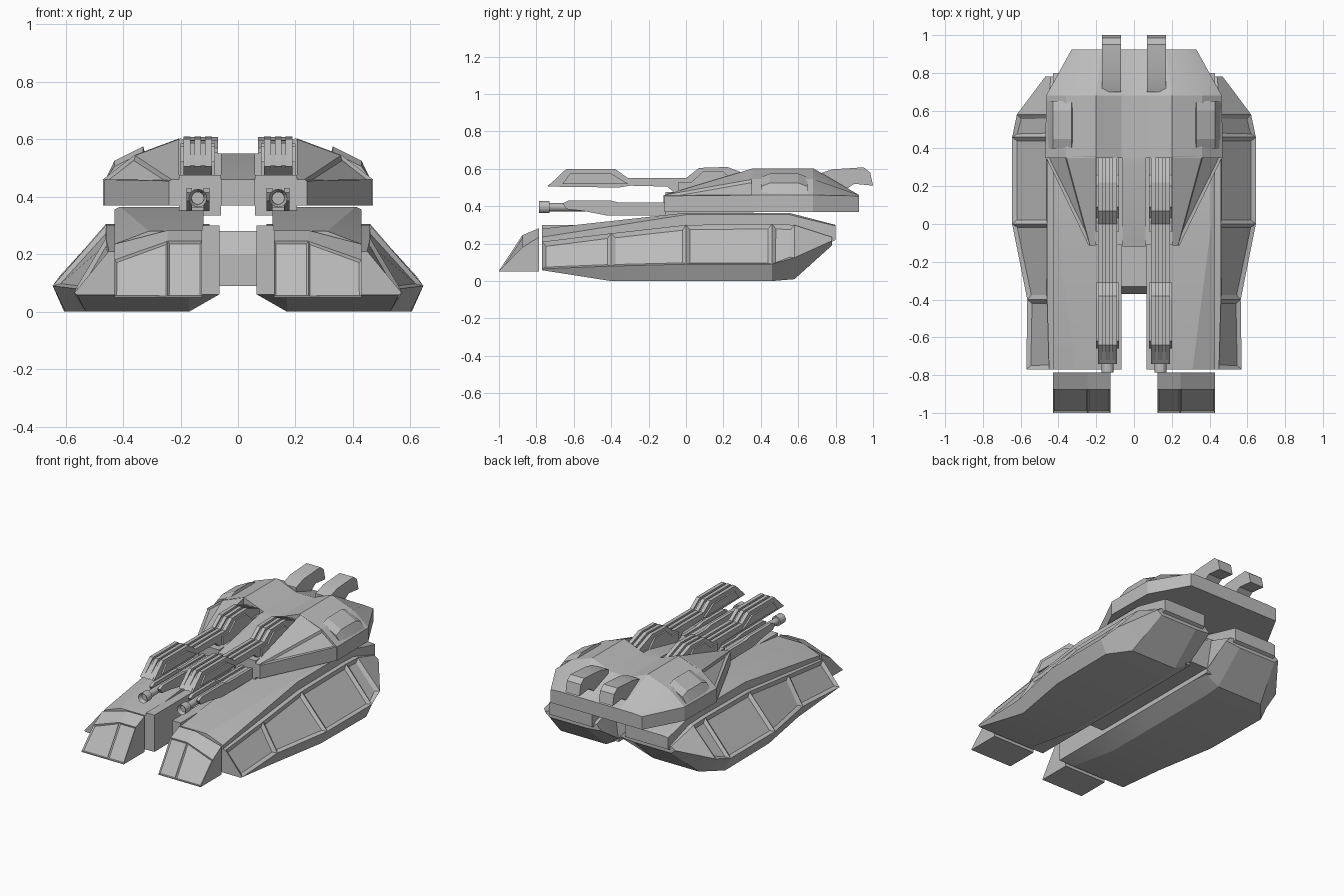
import bpy, bmesh, math
from mathutils import Matrix, Vector

old = bpy.data.objects.get("Cube")
if old:
    bpy.data.objects.remove(old, do_unlink=True)

GREY = (0.5, 0.5, 0.5, 1)
armour = bpy.data.materials.new("armour grey")
armour.use_nodes = True
armour.diffuse_color = GREY
armour.node_tree.nodes["Principled BSDF"].inputs["Base Color"].default_value = GREY


def finish(name, bm, mirror=True):
    """Turn a bmesh into a shaded object, mirrored across x."""
    mesh = bpy.data.meshes.new(name)
    bm.to_mesh(mesh)
    bm.free()
    mesh.materials.append(armour)
    ob = bpy.data.objects.new(name, mesh)
    bpy.context.collection.objects.link(ob)
    if mirror:
        ob.modifiers.new("Mirror", 'MIRROR')
    bpy.ops.object.select_all(action='DESELECT')
    ob.select_set(True)
    bpy.context.view_layer.objects.active = ob
    bpy.ops.object.shade_smooth_by_angle(angle=math.radians(15))
    return ob


def loft(name, sections, panels=(), inset=0.02, depth=-0.01, closed=True):
    """Skin (y, [(x, z), ...]) sections; panels are (station, side) faces to recess."""
    bm = bmesh.new()
    rings = [[bm.verts.new((x, y, z)) for x, z in pts] for y, pts in sections]
    n = len(rings[0])
    faces = {}
    for s, (a, b) in enumerate(zip(rings, rings[1:])):
        for i in range(n if closed else n - 1):
            j = (i + 1) % n
            faces[s, i] = bm.faces.new((a[i], a[j], b[j], b[i]))
    bm.faces.new(rings[0])
    bm.faces.new(rings[-1])
    bmesh.ops.recalc_face_normals(bm, faces=bm.faces)
    for key in panels:
        bmesh.ops.inset_individual(bm, faces=[faces[key]], thickness=inset, depth=depth)
    return finish(name, bm)


def plate(name, profile, x0, x1, mirror=True):
    """Extrude a (y, z) side profile from x0 to x1."""
    bm = bmesh.new()
    face = bm.faces.new([bm.verts.new((x0, y, z)) for y, z in profile])
    new = bmesh.ops.extrude_face_region(bm, geom=[face])["geom"]
    bmesh.ops.translate(bm, vec=(x1 - x0, 0, 0),
                        verts=[v for v in new if isinstance(v, bmesh.types.BMVert)])
    bmesh.ops.recalc_face_normals(bm, faces=bm.faces)
    return finish(name, bm, mirror)


def box(name, x0, x1, y0, y1, z0, z1, mirror=True):
    return plate(name, [(y0, z0), (y1, z0), (y1, z1), (y0, z1)], x0, x1, mirror)


def tube(name, x, z, y0, y1, radius, bore=0):
    """Round barrel along y with an optional sunken bore at the front."""
    bm = bmesh.new()
    place = Matrix.Translation((x, (y0 + y1) / 2, z)) @ Matrix.Rotation(math.pi / 2, 4, 'X')
    bmesh.ops.create_cone(bm, cap_ends=True, segments=16, radius1=radius,
                          radius2=radius, depth=y1 - y0, matrix=place)
    if bore:
        front = min(bm.faces, key=lambda f: f.calc_center_median().y)
        bmesh.ops.inset_individual(bm, faces=[front], thickness=radius - bore)
        bmesh.ops.translate(bm, vec=(0, 0.04, 0), verts=front.verts)
    return finish(name, bm)


# Side pods with recessed skirt panels
def pod(y, top, wide, floor, inner):
    return (y, [(0.1, top[1]), top, wide, floor, (0.17, floor[1]), (0.065, inner)])


loft("side_pod", [
    pod(-0.77, (0.45, 0.21), (0.57, 0.065), (0.56, 0.058), 0.06),
    pod(-0.40, (0.46, 0.255), (0.565, 0.08), (0.53, 0), 0.06),
    pod(0.0, (0.46, 0.30), (0.645, 0.09), (0.6, 0), 0.06),
    pod(0.46, (0.46, 0.305), (0.645, 0.09), (0.605, 0), 0.06),
    pod(0.58, (0.46, 0.30), (0.62, 0.125), (0.5, 0.01), 0.07),
    pod(0.78, (0.44, 0.235), (0.47, 0.215), (0.44, 0.19), 0.2),
], panels=[(0, 1), (1, 1), (2, 1), (3, 1)], inset=0.03, depth=-0.015)


# Sloped decks above the pods
def deck(y, top, crease, edge, floor):
    return (y, [(0.12, floor), (0.43, floor), (0.43, edge), (crease, top), (0.12, top)])


loft("deck", [
    deck(-0.77, 0.28, 0.31, 0.235, 0.08),
    deck(0.0, 0.365, 0.41, 0.355, 0.1),
    deck(0.55, 0.365, 0.41, 0.355, 0.1),
    deck(0.80, 0.30, 0.40, 0.295, 0.22),
])
box("inner_sponson", 0.065, 0.125, -0.77, 0.6, 0.06, 0.30)
plate("centre_hull", [(-0.37, 0.09), (-0.37, 0.20), (-0.33, 0.28), (0.6, 0.28), (0.6, 0.09)],
      -0.066, 0.066, False)


# Nose wedges with recessed windows
def nose(y, mid, outer):
    return (y, [(0.125, 0.05), (0.43, 0.05), (0.43, outer), (0.245, mid), (0.125, mid)])


loft("nose", [nose(-1, 0.055, 0.055), nose(-0.875, 0.245, 0.18), nose(-0.785, 0.283, 0.235)],
     panels=[(0, 2), (0, 3)], inset=0.01, depth=-0.008)


# Turret shell
def shell(y, side, belt, shoulder, ridge, centre):
    return (y, [(0, 0.37), (side, 0.37), (side, belt), shoulder, ridge, (0.065, centre), (0, centre)])


loft("turret_body", [
    shell(0.35, 0.47, 0.46, (0.36, 0.545), (0.2, 0.603), 0.55),
    shell(0.68, 0.465, 0.46, (0.36, 0.545), (0.2, 0.603), 0.55),
    shell(0.925, 0.33, 0.455, (0.26, 0.46), (0.17, 0.46), 0.46),
], closed=False)


def prong(y, side, belt, shoulder, ridge):
    return (y, [(0.205, 0.37), (side, 0.37), (side, belt), shoulder, ridge])


loft("turret_prong", [
    prong(-0.115, 0.24, 0.455, (0.232, 0.46), (0.205, 0.46)),
    prong(0.36, 0.47, 0.46, (0.36, 0.545), (0.205, 0.603)),
], panels=[(0, 2)], inset=0.02, depth=-0.01)
plate("turret_tongue", [(-0.12, 0.37), (-0.12, 0.46), (0.3, 0.55), (0.4, 0.55), (0.4, 0.37)],
      -0.06, 0.06, False)


# Raised shoulder pads
def pad(y, lift):
    return (y, [(0.31, 0.5), (0.33, 0.555 + lift), (0.43, 0.505 + lift), (0.462, 0.46), (0.4, 0.45)])


loft("shoulder_pad", [pad(0.40, 0), pad(0.45, 0.02), pad(0.60, 0.02), pad(0.65, 0)])

# Rear exhaust ducts
plate("exhaust_duct", [(0.70, 0.50), (0.70, 0.57), (0.78, 0.597), (0.95, 0.608), (0.985, 0.58),
                       (1.0, 0.51), (0.9, 0.52), (0.84, 0.48)], 0.07, 0.17)

# Twin guns: mount, upper rail fins, barrel and jacket
box("gun_mount", 0.06, 0.205, -0.11, 0.36, 0.335, 0.475)
rail = [(-0.74, 0.505), (-0.64, 0.6), (-0.38, 0.6), (-0.31, 0.55), (0.0, 0.55), (0.07, 0.605),
        (0.22, 0.61), (0.355, 0.56), (0.355, 0.47), (-0.06, 0.47), (-0.1, 0.505),
        (-0.3, 0.51), (-0.36, 0.5)]
for i, x in enumerate((0.09, 0.128, 0.166)):
    plate(f"rail_fin_{i + 1}", rail, x, x + 0.024)
plate("rail_core", [(y, z - 0.015 if z > 0.54 else z + 0.004) for y, z in rail], 0.1, 0.18)
box("rail_base", 0.08, 0.2, -0.04, 0.35, 0.47, 0.53)
plate("rail_rear_cheek", [(0.02, 0.52), (0.09, 0.585), (0.2, 0.585), (0.27, 0.52)], 0.08, 0.2)
plate("rail_front_cheek", [(-0.66, 0.52), (-0.62, 0.575), (-0.4, 0.575), (-0.31, 0.52)], 0.08, 0.2)

tube("barrel", 0.14, 0.395, -0.76, 0.0, 0.022)
tube("muzzle", 0.14, 0.395, -0.785, -0.73, 0.032, 0.02)
jacket = [(-0.66, 0.415), (-0.63, 0.43), (-0.4, 0.43), (-0.36, 0.42), (-0.1, 0.42),
          (-0.1, 0.35), (-0.42, 0.35), (-0.55, 0.375), (-0.64, 0.385)]
for side, x in (("inner", 0.1), ("outer", 0.16)):
    plate(f"barrel_jacket_{side}", jacket, x, x + 0.02)
box("jacket_bridge", 0.1, 0.18, -0.4, -0.1, 0.36, 0.41)
